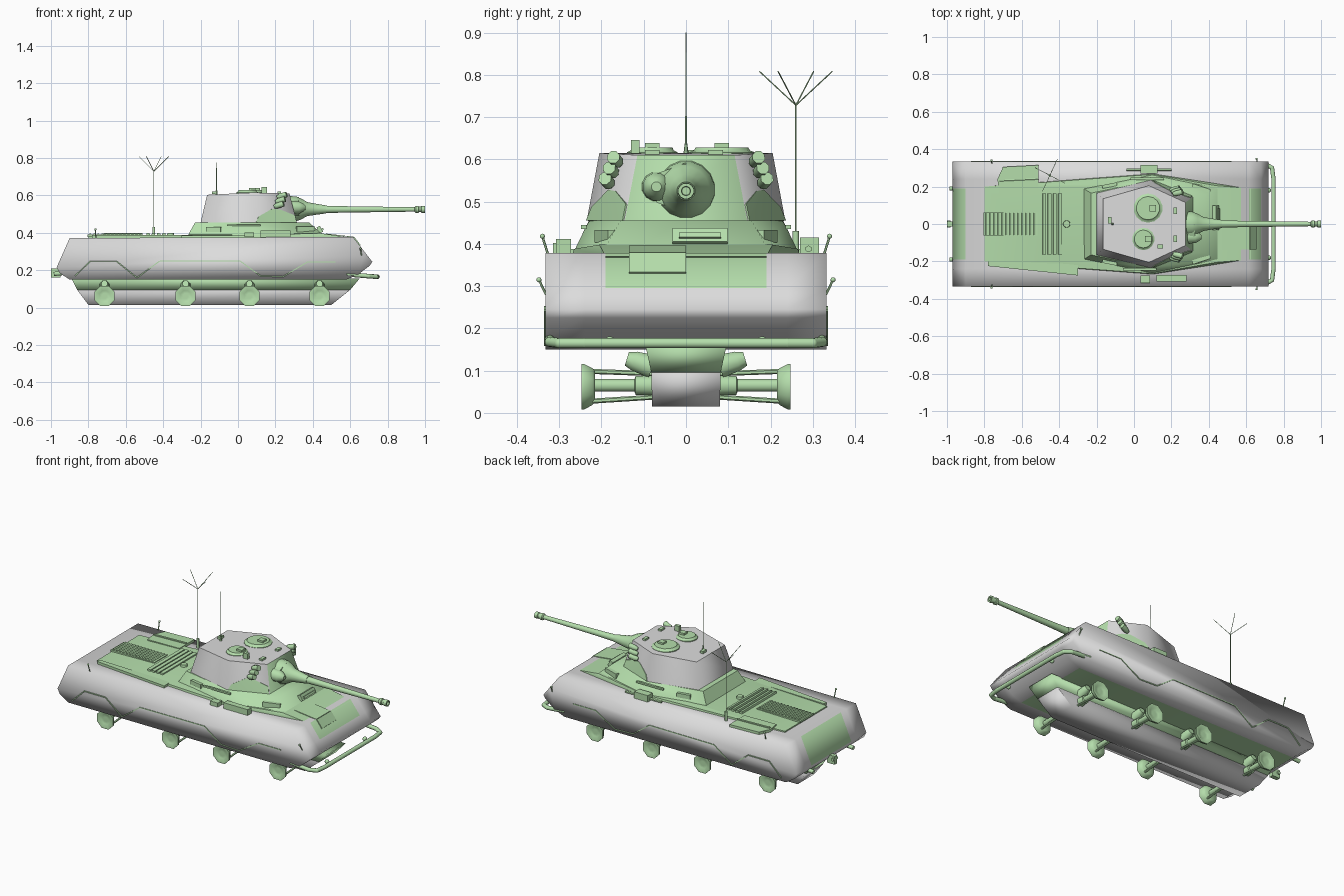
import bpy, bmesh, math
from mathutils import Vector, Matrix

if "Cube" in bpy.data.objects:
    bpy.data.objects.remove(bpy.data.objects["Cube"])


def material(name, rgb):
    m = bpy.data.materials.new(name)
    m.diffuse_color = (*rgb, 1)
    m.use_nodes = True
    m.node_tree.nodes["Principled BSDF"].inputs["Base Color"].default_value = m.diffuse_color
    return m


GREEN = material("pale_green", (0.46, 0.73, 0.41))
GREY = material("light_grey", (0.72, 0.72, 0.72))


def finish(name, bm, mats=(GREEN,), angle=35):
    bmesh.ops.recalc_face_normals(bm, faces=bm.faces)
    me = bpy.data.meshes.new(name)
    bm.to_mesh(me)
    bm.free()
    for m in mats:
        me.materials.append(m)
    for p in me.polygons:
        p.use_smooth = True
    me.set_sharp_from_angle(angle=math.radians(angle))
    ob = bpy.data.objects.new(name, me)
    bpy.context.collection.objects.link(ob)
    return ob


def hull(name, pts, mats=(GREEN,), mirror=False, angle=20):
    """Convex solid around points, optionally mirrored in y."""
    if mirror:
        pts = list(pts) + [(x, -y, z) for x, y, z in pts]
    bm = bmesh.new()
    for p in pts:
        bm.verts.new(p)
    r = bmesh.ops.convex_hull(bm, input=bm.verts)
    bmesh.ops.delete(bm, geom=list({v for v in r["geom_interior"] if isinstance(v, bmesh.types.BMVert)}), context='VERTS')
    bmesh.ops.dissolve_limit(bm, angle_limit=0.02, verts=bm.verts, edges=bm.edges)
    return finish(name, bm, mats, angle)


def box(name, c, s, mats=(GREEN,), pitch=0, yaw=0):
    bm = bmesh.new()
    m = Matrix.Translation(c) @ Matrix.Rotation(yaw, 4, 'Z') @ Matrix.Rotation(pitch, 4, 'Y') @ Matrix.Diagonal((*s, 1))
    bmesh.ops.create_cube(bm, size=1, matrix=m)
    return finish(name, bm, mats)


def lathe(name, a, b, stations, n=12):
    """Rings (t, radius) along the line a to b, capped at both ends."""
    a, b = Vector(a), Vector(b)
    rot = (b - a).to_track_quat('Z', 'Y').to_matrix()
    bm = bmesh.new()
    rings = []
    for t, r in stations:
        rings.append([bm.verts.new(a.lerp(b, t) + rot @ Vector((
            r * math.cos(math.tau * (i + .5) / n), r * math.sin(math.tau * (i + .5) / n), 0))) for i in range(n)])
    for p, q in zip(rings, rings[1:]):
        for i in range(n):
            bm.faces.new((p[i], p[(i + 1) % n], q[(i + 1) % n], q[i]))
    bm.faces.new(rings[0])
    bm.faces.new(rings[-1])
    return finish(name, bm, angle=50)


def rod(name, a, b, r, n=6):
    return lathe(name, a, b, [(0, r), (1, r)], n)


def ball(name, c, r):
    bm = bmesh.new()
    bmesh.ops.create_uvsphere(bm, u_segments=12, v_segments=8, radius=r, matrix=Matrix.Translation(c))
    return finish(name, bm, angle=80)


# Main hull: side profile pulled across the width, fully smooth shaded
side = [(-.90, .372), (-.97, .215), (-.955, .185), (-.90, .15), (.58, .15),
        (.64, .175), (.705, .225), (.718, .245), (.615, .378)]
bm = bmesh.new()
ends = [[bm.verts.new((x, y, z)) for x, z in side] for y in (-.333, .333)]
for e in ends:
    bm.faces.new(e)
for i in range(len(side)):
    j = (i + 1) % len(side)
    bm.faces.new((ends[0][i], ends[0][j], ends[1][j], ends[1][i]))
for y in (-.24, -.19, .19, .24):
    bmesh.ops.bisect_plane(bm, geom=bm.verts[:] + bm.edges[:] + bm.faces[:], plane_co=(0, y, 0), plane_no=(0, 1, 0))
bm.normal_update()
front = [f for f in bm.faces if f.calc_center_median().x > .63 and f.calc_center_median().z > .28]
bmesh.ops.bisect_plane(bm, geom=front + list({e for f in front for e in f.edges}) + list({v for f in front for v in f.verts}),
                       plane_co=(0, 0, .295), plane_no=(0, 0, 1))
body = finish("hull_body", bm, (GREY, GREEN), 180)
for p in body.data.polygons:    # green belly, rear centre and nose centre
    c = p.center
    belly = p.normal.z < -.95 and abs(c.y) < .23
    rear = p.normal.x < -.8 and c.z > .25 and abs(c.y) < .18
    nose = p.normal.x > .6 and c.z > .3 and abs(c.y) < .18
    p.material_index = int(belly or rear or nose)

# Lower hull: grey keel with green band above
hull("keel", [(-.80, .08, .015), (.50, .08, .015), (.59, .082, .09), (.60, .082, .095), (-.86, .082, .095)], (GREY,), True, 180)
hull("keel_band", [(-.86, .082, .095), (.60, .082, .095), (.65, .095, .155), (-.89, .095, .155)], mirror=True, angle=180)

# Deck and casemate
hull("deck", [(-.80, .20, .366), (-.80, .20, .38), (-.39, .21, .388), (.1, .265, .388), (.1, .27, .37),
              (.44, .205, .398), (.625, .19, .37), (.6, .19, .35)], mirror=True, angle=40)
hull("casemate", [(-.27, .19, .382), (.1, .268, .376), (.46, .195, .385),
                  (-.23, .165, .455), (.08, .23, .455), (.38, .155, .455)], mirror=True, angle=55)

# Driver hatch on the glacis and its opening panel on the nose
hull("opening_panel", [(x, y, z + d) for d in (0, .004) for y in (-.135, 0) for x, z in ((.47, .392), (.617, .375))])
hull("opening_lip", [(x + d, y, z + d) for d in (0, .004) for y in (-.135, 0) for x, z in ((.617, .375), (.652, .33))])
box("driver_hatch", (.437, .033, .417), (.02, .13, .036), pitch=-.5)
box("driver_hatch_slit", (.447, .033, .417), (.02, .10, .012), pitch=-.5)

# Turret: six-sided with green front face and cheeks
low = [(-.20, .165, .455), (.09, .235, .455), (.315, .145, .455)]
top = [(-.165, .135, .603), (.08, .205, .615), (.275, .115, .61)]
turret = hull("turret", low + top, (GREY, GREEN), True, 72)
for p in turret.data.polygons:
    p.material_index = int(p.normal.x > .8)


def cheek(u, v, s, off):
    a, b = Vector(low[1]).lerp(low[2], u), Vector(top[1]).lerp(top[2], u)
    p = a.lerp(b, v) + Vector((.37, .9, .17)) * off
    return (p.x, p.y * s, p.z)


for s in (-1, 1):
    hull("turret_cheek", [cheek(u, v, s, o) for o in (-.002, .004)
                          for u, v in ((.02, .0), (.1, .2), (.45, .46), (.65, .44), (.98, .25), (.98, 0))], angle=60)
    # Smoke launchers
    for k in range(3):
        c = Vector((.235 - .008 * k, s * (.16 + .01 * k), .595 - .025 * k))
        lathe("smoke_launcher", c - Vector((.025, 0, .005)), c + Vector((.025, s * .012, .01)),
              [(0, .010), (.3, .016), (1, .016)], 8)
    # Casemate vision blocks, roof lips and corner markers
    box("vision_block", (.36, s * .19, .418), (.10, .022, .03), yaw=-s * .32)
    box("rear_vision_block", (-.13, s * .205, .418), (.08, .02, .025), yaw=s * .2)
    box("roof_lip", (.05 + .02 * s, s * .242, .44), (.18, .012, .01))
    for a, b in (((.66, .331, .28), (.655, .348, .315)), ((-.76, .325, .37), (-.762, .34, .418))):
        a, b = (a[0], a[1] * s, a[2]), (b[0], b[1] * s, b[2])
        rod("corner_marker", a, b, .003)
        ball("corner_marker_tip", b, .006)
    # Raised zigzag skirt seam
    for seam in ([(-.87, .17), (-.79, .248), (-.65, .248), (-.54, .16), (-.42, .248), (.01, .25), (.12, .17)],
                 [(.12, .17), (.24, .165), (.37, .243), (.52, .243)]):
        for (x0, z0), (x1, z1) in zip(seam, seam[1:]):
            box("skirt_seam", ((x0 + x1) / 2, s * .333, (z0 + z1) / 2),
                (math.hypot(x1 - x0, z1 - z0), .006, .005), pitch=-math.atan2(z1 - z0, x1 - x0))
    # Road wheels with axle, arms and mount
    for x in (-.714, -.28, .061, .436):
        lathe("wheel", (x, s * .215, .062), (x, s * .247, .062),
              [(0, .04), (.2, .047), (.8, .058), (1, .058), (1, .045), (.75, .03), (.75, .015)], 8)
        lathe("axle", (x, s * .075, .065), (x, s * .222, .065), [(0, .026), (.3, .024), (.32, .016), (1, .016)], 8)
        rod("upper_arm", (x - .02, s * .08, .093), (x - .02, s * .22, .098), .006)
        rod("lower_arm", (x + .02, s * .08, .037), (x + .02, s * .22, .028), .006)
        lathe("wheel_mount", (x, s * .08, .11), (x, s * .14, .128), [(0, .03), (.7, .025), (1, .018)], 8)
    # Tow hooks
    rod("rear_hook", (-.93, s * .19, .185), (-.985, s * .19, .18), .012, 8)
    ball("front_hook", (.72, s * .18, .168), .013)
box("rear_tow_bracket", (-.975, 0, .185), (.05, .025, .05))
rod("rear_tow_pin", (-.99, -.02, .19), (-.99, .02, .19), .01, 8)
box("keel_hook", (-.83, 0, .12), (.02, .06, .05))

# Front bumper bar
bar = [(.58, -.322, .178), (.70, -.322, .168), (.738, -.30, .165), (.746, -.24, .165)]
bar += [(x, -y, z) for x, y, z in reversed(bar)]
for a, b in zip(bar, bar[1:]):
    rod("bumper", a, b, .012, 10)
    ball("bumper_joint", b, .012)

# Mantlet, coaxial port and gun
lathe("mantlet", (.27, 0, .528), (.47, 0, .525),
      [(0, .07), (.2, .068), (.35, .056), (.5, .038), (.8, .028), (1, .022)], 16)
lathe("coaxial_port", (.28, -.07, .535), (.36, -.07, .535), [(0, .036), (.6, .033), (.85, .022), (1, .012)], 12)
hull("mantlet_web", [(x, y, .532 + dz) for x in (.27, .325) for y, h in ((-.07, .034), (0, .06)) for dz in (-h, h)])
lathe("gun_barrel", (.45, 0, .525), (.96, 0, .525), [(0, .021), (.2, .018), (1, .012)], 12)
lathe("muzzle_brake", (.945, 0, .525), (1, 0, .525),
      [(0, .013), (.1, .02), (.35, .02), (.4, .015), (.6, .015), (.65, .019), (1, .019), (1, .011), (.5, .010)], 12)

# Turret roof: cupolas, periscopes and fittings
for x, y, r in ((.075, .085, .078), (.05, -.08, .06)):
    lathe("cupola", (x, y, .605), (x, y, .628), [(0, r), (.5, r), (.7, r * .85), (1, r * .8)], 14)
    box("cupola_periscope", (x + .025, y, .632), (.035, .034, .014))
box("roof_sight", (.14, -.12, .63), (.03, .02, .032))
for x, y in ((.22, .07), (.22, -.08), (-.13, .02)):
    box("roof_fitting", (x, y, .615), (.02, .035, .014))

# Engine deck: lengthwise grille, cross louvres, edge strip and stowage
box("grille_frame", (-.66, 0, .384), (.29, .125, .012))
for i in range(13):
    box("grille_slat", (-.79 + i * .0215, 0, .392), (.008, .115, .008), pitch=.4)
for i in range(4):
    box("louvre", (-.48 + i * .028, 0, .392), (.018, .325, .012), pitch=.2)
lathe("fuel_cap", (-.36, 0, .385), (-.36, 0, .40), [(0, .02), (1, .018)], 12)
hull("deck_edge_strip", [(x, y, z) for z in (.37, .388) for x, y in ((-.78, -.20), (-.78, -.225), (-.30, -.275), (-.30, -.215))])
hull("rear_stowage", [(x, y, z) for z in (.37, .388) for x, y in ((-.72, .165), (-.73, .24), (-.70, .305), (-.51, .315), (-.51, .17))])
rod("stowage_bar", (-.72, .23, .392), (-.51, .24, .392), .006)
box("side_lamp_box", (.08, .292, .395), (.09, .045, .04))
rod("side_tool", (-.04, .29, .388), (.2, .29, .388), .008)
box("side_stowage_box", (.2, -.29, .393), (.16, .035, .038))
box("side_lamp_box", (.06, -.295, .39), (.05, .04, .025))

# Antennas
lathe("whip_antenna", (-.115, 0, .60), (-.115, 0, .90), [(0, .008), (.15, .002), (1, .001)], 6)
rod("antenna_base", (-.45, .26, .37), (-.45, .26, .43), .008, 8)
rod("antenna_mast", (-.45, .26, .38), (-.45, .26, .73), .002)
for dx, dy in ((.04, .086), (-.08, .042), (-.04, -.086), (.08, -.042)):
    rod("antenna_branch", (-.45, .26, .728), (-.45 + dx, .26 + dy, .808), .0015)
